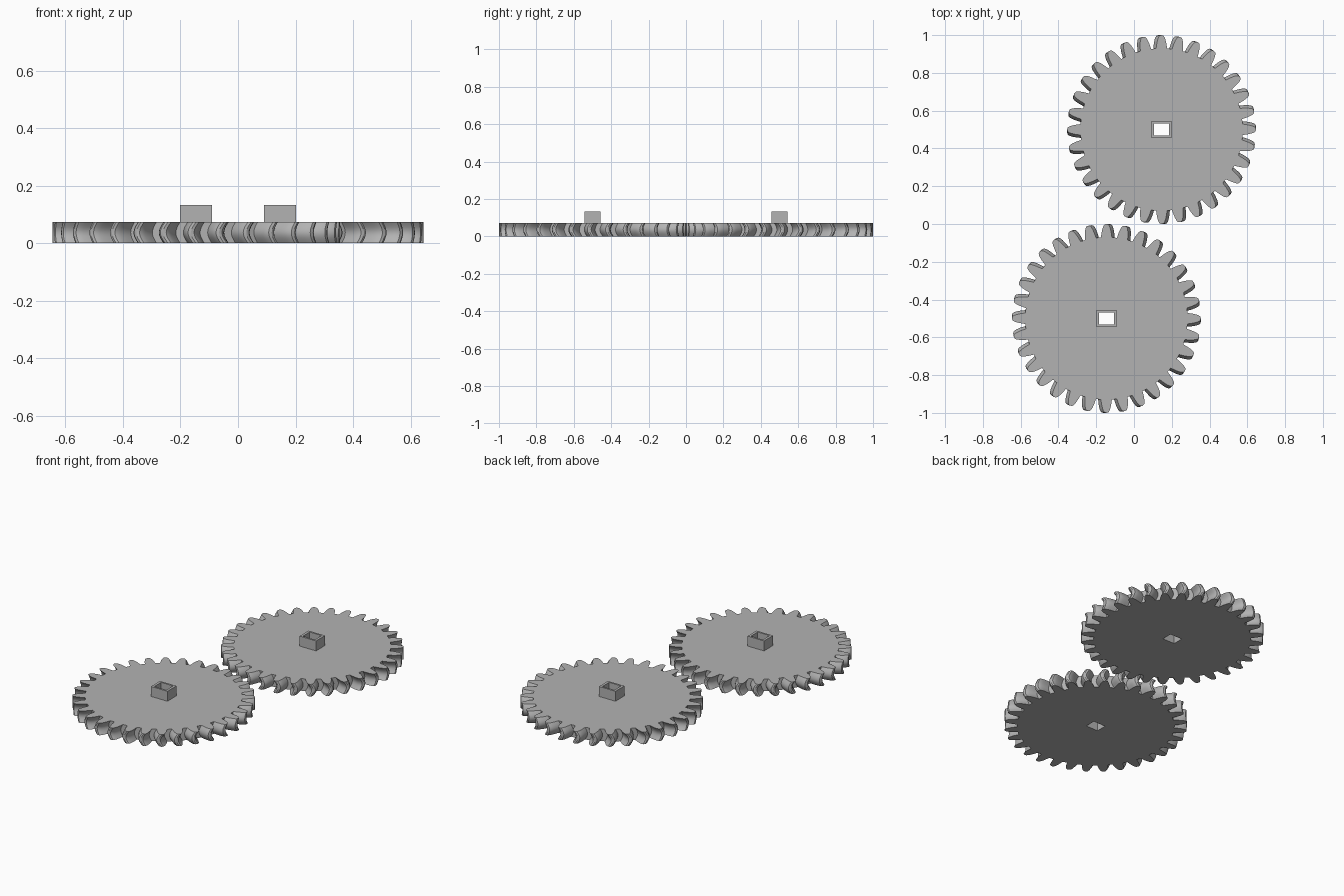
import bpy, bmesh, math

if "Cube" in bpy.data.objects:
    bpy.data.objects.remove(bpy.data.objects["Cube"])

TEETH, H, TOP = 32, 0.073, 0.133
SLICES = 8
TWIST = 0.035                      # sideways bow of the teeth at mid height
HOLE = (0.04, 0.032)               # half sizes of the shaft hole
BOSS = (0.055, 0.043)              # half sizes of the raised collar

grey = bpy.data.materials.new("grey")
grey.diffuse_color = (0.45, 0.45, 0.45, 1)
grey.use_nodes = True
grey.node_tree.nodes["Principled BSDF"].inputs["Base Color"].default_value = grey.diffuse_color

# One tooth: radius and half width, from root to tip
FLANK = [(0.430, 0.0290), (0.445, 0.0270), (0.460, 0.0245),
         (0.475, 0.0210), (0.488, 0.0165), (0.497, 0.0105)]


def gear_outline():
    side = [(r, w / r) for r, w in FLANK]
    tooth = [(r, -a) for r, a in side] + [(0.5, 0)] + [(r, a) for r, a in reversed(side)]
    return [(r, a + 2 * math.pi * i / TEETH) for i in range(TEETH) for r, a in tooth]


def ring(bm, pts, z):
    return [bm.verts.new((x, y, z)) for x, y in pts]


def rect(half):
    a, b = half
    return [(-a, -b), (a, -b), (a, b), (-a, b)]


def walls(bm, low, high):
    n = len(low)
    for i in range(n):
        j = (i + 1) % n
        bm.faces.new((low[i], low[j], high[j], high[i]))


def finish(bm, name, loc):
    bmesh.ops.recalc_face_normals(bm, faces=bm.faces[:])
    me = bpy.data.meshes.new(name)
    bm.to_mesh(me)
    bm.free()
    me.materials.append(grey)
    ob = bpy.data.objects.new(name, me)
    ob.location = loc
    bpy.context.collection.objects.link(ob)
    return ob


def gear_wheel(name, loc, hand):
    bm = bmesh.new()
    outline = gear_outline()
    rings = []
    for k in range(SLICES + 1):
        t = k / SLICES
        turn = hand * TWIST * math.sin(math.pi * t)
        rings.append(ring(bm, [(r * math.cos(a + turn), r * math.sin(a + turn))
                               for r, a in outline], H * t))
    for low, high in zip(rings, rings[1:]):
        walls(bm, low, high)
    # Shaft hole and the two flat faces around it
    holes = [ring(bm, rect(HOLE), z) for z in (0, H)]
    walls(bm, *holes)
    for outer, inner in zip((rings[0], rings[-1]), holes):
        edges = [bm.edges.get((l[i - 1], l[i])) for l in (outer, inner) for i in range(len(l))]
        bmesh.ops.triangle_fill(bm, edges=edges, use_beauty=True)
    ob = finish(bm, name, loc)
    bpy.ops.object.select_all(action='DESELECT')
    ob.select_set(True)
    bpy.context.view_layer.objects.active = ob
    bpy.ops.object.shade_smooth_by_angle(angle=math.radians(30))


def collar(name, loc):
    bm = bmesh.new()
    o0, o1 = (ring(bm, rect(BOSS), z) for z in (H, TOP))
    i0, i1 = (ring(bm, rect(HOLE), z) for z in (H, TOP))
    for low, high in ((o0, o1), (i0, i1), (o0, i0), (o1, i1)):
        walls(bm, low, high)
    finish(bm, name, loc)


# Two wheels of opposite hand
for label, s in (("back", 1), ("front", -1)):
    place = (0.146 * s, 0.5 * s, 0)
    gear_wheel(label + "_gear", place, s)
    collar(label + "_shaft_collar", place)
